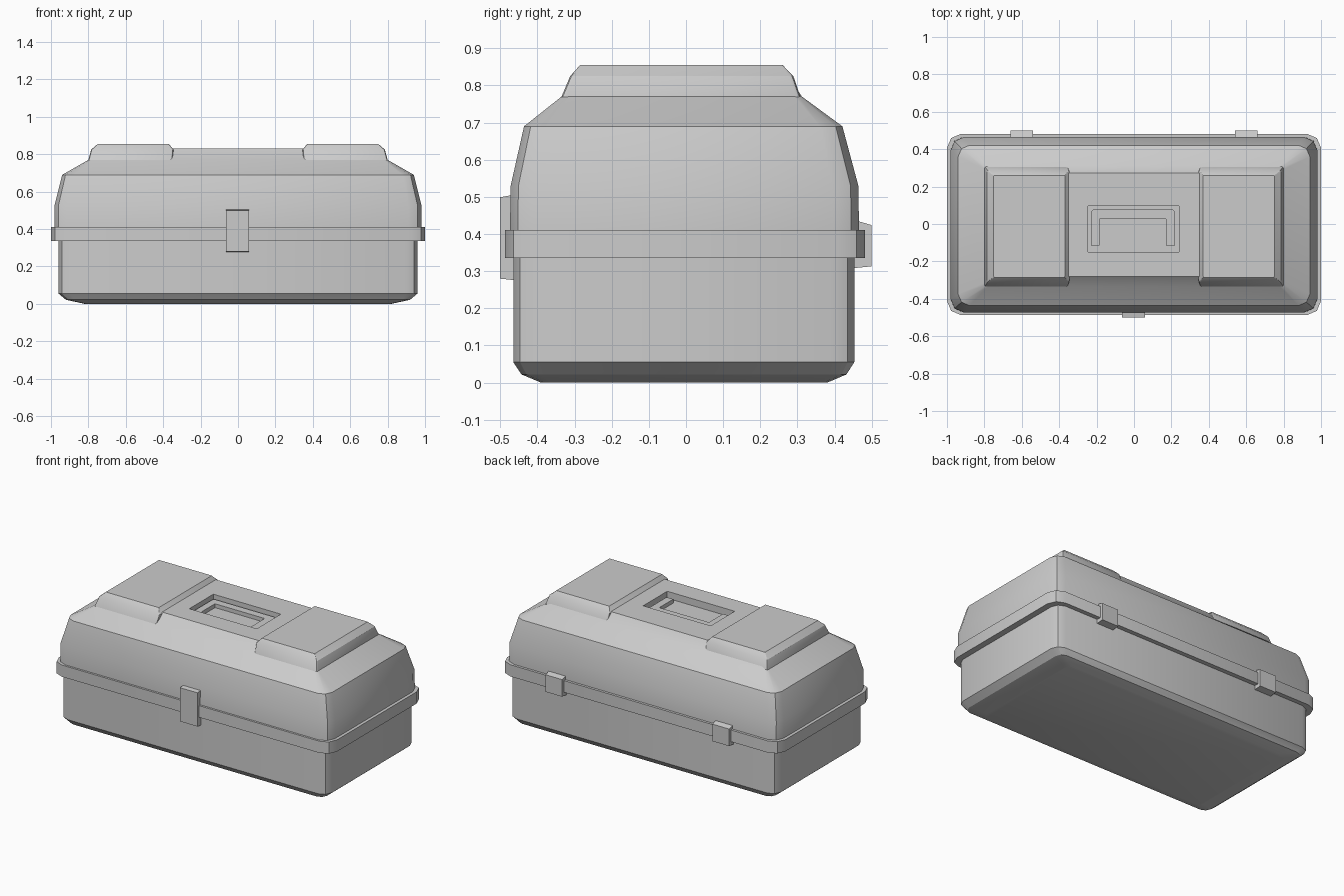
import bpy, bmesh, math

if "Cube" in bpy.data.objects:
    bpy.data.objects.remove(bpy.data.objects["Cube"])


def finish(name, bm, smooth=True):
    bmesh.ops.recalc_face_normals(bm, faces=bm.faces)
    me = bpy.data.meshes.new(name)
    bm.to_mesh(me)
    bm.free()
    ob = bpy.data.objects.new(name, me)
    bpy.context.collection.objects.link(ob)
    if smooth:
        bpy.ops.object.select_all(action='DESELECT')
        ob.select_set(True)
        bpy.context.view_layer.objects.active = ob
        bpy.ops.object.shade_smooth_by_angle(angle=math.radians(25))
    return ob


def ring(x0, x1, y0, y1, z, c):
    """Rectangle at height z whose corners are cut in two segments."""
    k = 0.3 * c
    return [(x1 - c, y0, z), (x1 - k, y0 + k, z), (x1, y0 + c, z),
            (x1, y1 - c, z), (x1 - k, y1 - k, z), (x1 - c, y1, z),
            (x0 + c, y1, z), (x0 + k, y1 - k, z), (x0, y1 - c, z),
            (x0, y0 + c, z), (x0 + k, y0 + k, z), (x0 + c, y0, z)]


def loft(name, rings, smooth=True):
    bm = bmesh.new()
    loops = [[bm.verts.new(p) for p in r] for r in rings]
    n = len(loops[0])
    for a, b in zip(loops, loops[1:]):
        for i in range(n):
            j = (i + 1) % n
            bm.faces.new((a[i], a[j], b[j], b[i]))
    bm.faces.new(loops[0][::-1])
    bm.faces.new(loops[-1])
    return finish(name, bm, smooth)


def extrude_x(name, profile, x0, x1):
    """Side profile given as (y, z) points, swept along x."""
    return loft(name, [[(x, y, z) for y, z in profile] for x in (x0, x1)], False)


def mirror_x(ob):
    ob.modifiers.new("mirror", 'MIRROR').use_axis[0] = True


def shell(rows):
    return [ring(-x, x, y0, y1, z, c) for x, y0, y1, z, c in rows]


# Lower box with softened bottom edge
loft("base", shell([
    (0.82, -0.39, 0.38, 0.0, 0.03),
    (0.92, -0.443, 0.432, 0.022, 0.045),
    (0.96, -0.465, 0.453, 0.055, 0.06),
    (0.96, -0.465, 0.453, 0.345, 0.06)]))

# Projecting rim between base and lid
loft("rim", shell([
    (1.0, -0.487, 0.482, 0.335, 0.075),
    (1.0, -0.487, 0.482, 0.411, 0.075)]))

# Domed lid
lid = loft("lid", shell([
    (0.98, -0.474, 0.466, 0.40, 0.07),
    (0.98, -0.472, 0.464, 0.53, 0.07),
    (0.94, -0.436, 0.421, 0.69, 0.06),
    (0.80, -0.335, 0.312, 0.77, 0.02),
    (0.70, -0.28, 0.272, 0.83, 0.01)]))

# Raised pads on both ends of the lid
pads = loft("lid_pads", [ring(*r) for r in (
    (0.36, 0.80, -0.32, 0.30, 0.72, 0.012),
    (0.35, 0.80, -0.335, 0.308, 0.77, 0.012),
    (0.345, 0.785, -0.312, 0.289, 0.825, 0.012),
    (0.37, 0.75, -0.285, 0.26, 0.855, 0.004))])
mirror_x(pads)

# Handle recess cut into the lid
cutter = loft("recess_cutter", [
    [(x, y, z) for x, y in ((-0.245, -0.15), (0.24, -0.15), (0.24, 0.097), (-0.245, 0.097))]
    for z in (0.785, 0.9)], False)
cutter.hide_render = True
cutter.hide_viewport = False
cutter.display_type = 'WIRE'
cut = lid.modifiers.new("recess", 'BOOLEAN')
cut.operation = 'DIFFERENCE'
cut.solver = 'EXACT'
cut.object = cutter

# U-shaped carrying handle lying in the recess
outline = [(-0.23, -0.115), (-0.185, -0.115), (-0.185, 0.028), (0.172, 0.028),
           (0.172, -0.115), (0.22, -0.115), (0.22, 0.065), (0.208, 0.077),
           (-0.218, 0.077), (-0.23, 0.065)]
loft("handle", [[(x, y, z) for x, y in outline] for z in (0.78, 0.81)], False)

# Front latch
extrude_x("latch", [(-0.455, 0.275), (-0.501, 0.28), (-0.501, 0.499), (-0.455, 0.507)],
          -0.065, 0.06)

# Pair of rear hinges
hinge = extrude_x("hinges", [(0.44, 0.307), (0.50, 0.313), (0.50, 0.424), (0.455, 0.437)],
                  0.54, 0.66)
mirror_x(hinge)
